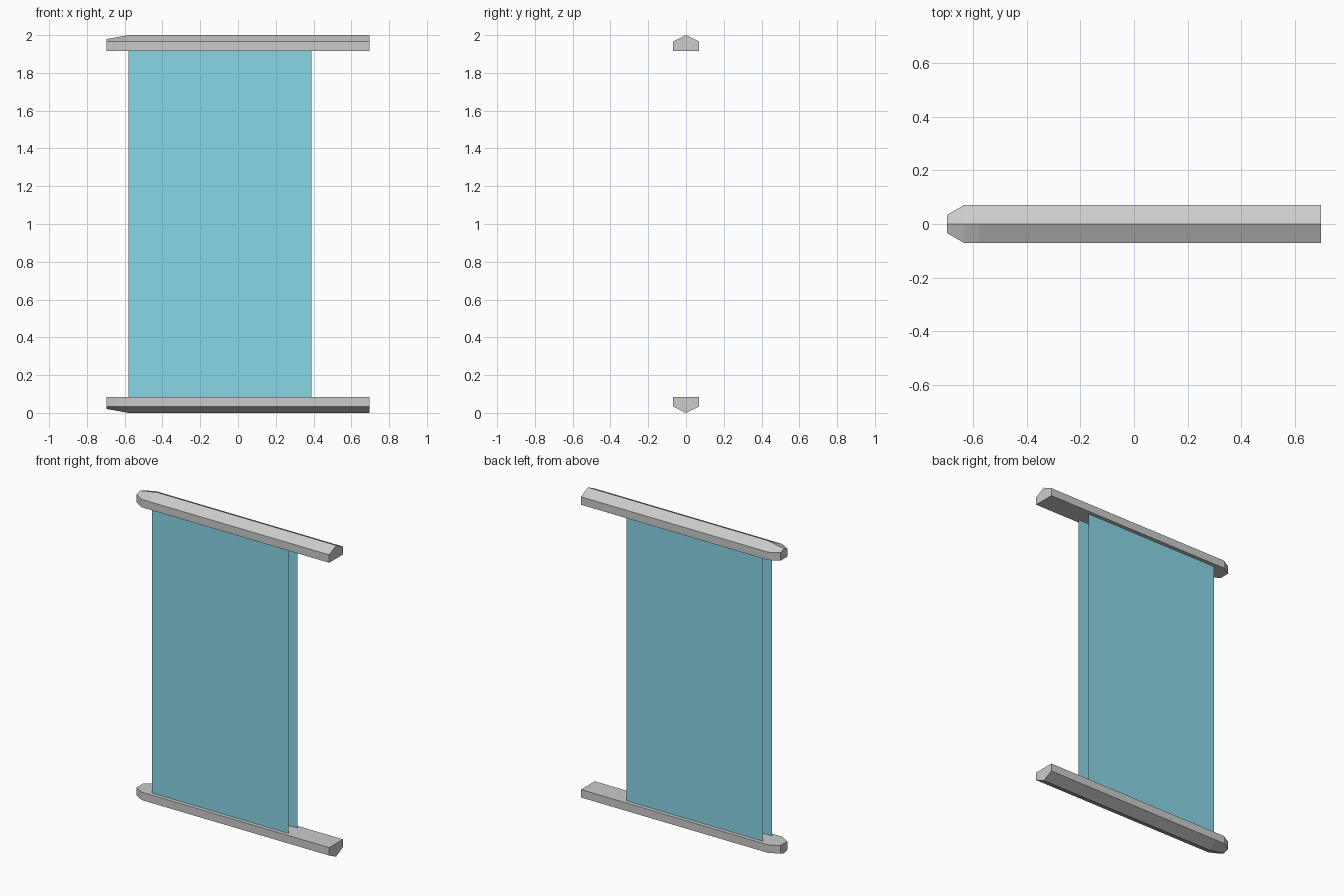
import bpy, bmesh

if "Cube" in bpy.data.objects:
    bpy.data.objects.remove(bpy.data.objects["Cube"])


def make_object(name, bm, mat=None):
    mesh = bpy.data.meshes.new(name)
    bm.to_mesh(mesh)
    bm.free()
    obj = bpy.data.objects.new(name, mesh)
    bpy.context.collection.objects.link(obj)
    if mat:
        mesh.materials.append(mat)
    return obj


# Rail: five-sided section lofted along x, narrowing at the left nose
# Each station: x, half width, shoulder height, ridge height
STATIONS = [
    (0.697, 0.07, 1.966, 2.0),
    (-0.58, 0.07, 1.966, 2.0),
    (-0.635, 0.07, 1.966, 1.99),
    (-0.697, 0.034, 1.967, 1.979),
]
INNER = 1.915


def rail(name, flip):
    bm = bmesh.new()
    rings = []
    for x, w, shoulder, ridge in STATIONS:
        section = [(-w, INNER), (w, INNER), (w, shoulder), (0, ridge), (-w, shoulder)]
        rings.append([bm.verts.new((x, y, 2 - z if flip else z)) for y, z in section])
    for a, b in zip(rings, rings[1:]):
        for i in range(5):
            j = (i + 1) % 5
            bm.faces.new((a[i], a[j], b[j], b[i]))
    bm.faces.new(rings[0])
    bm.faces.new(rings[-1])
    bmesh.ops.recalc_face_normals(bm, faces=bm.faces)
    return make_object(name, bm)


# Sheet: single thin panel spanning between the rails
def sheet(name, y, mat):
    bm = bmesh.new()
    corners = [(-0.58, INNER), (-0.58, 2 - INNER), (0.39, 2 - INNER), (0.39, INNER)]
    face = bm.faces.new([bm.verts.new((x, y, z)) for x, z in corners])
    if y > 0:
        face.normal_flip()
    return make_object(name, bm, mat)


teal = bpy.data.materials.new("teal_panel")
teal.diffuse_color = (0.25, 0.68, 0.8, 1)
teal.use_nodes = True
teal.node_tree.nodes["Principled BSDF"].inputs["Base Color"].default_value = teal.diffuse_color

rail("top_rail", False)
rail("bottom_rail", True)
sheet("front_panel", -0.045, teal)
sheet("back_panel", 0.045, teal)
